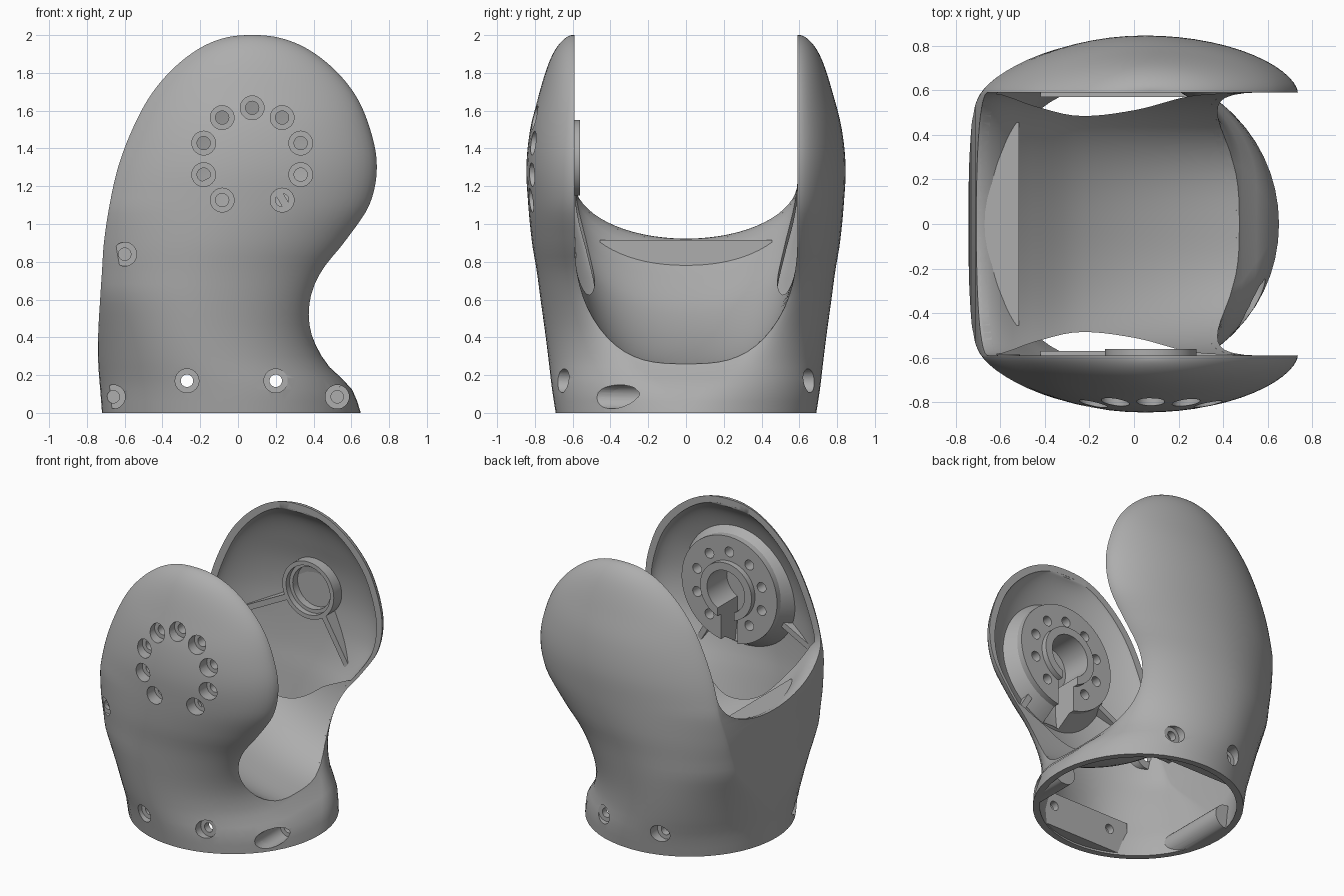
import bpy, bmesh, math
from mathutils import Matrix, Vector

if "Cube" in bpy.data.objects:
    bpy.data.objects.remove(bpy.data.objects["Cube"])

grey = bpy.data.materials.new("plain grey")
grey.use_nodes = True
grey.diffuse_color = (0.42, 0.42, 0.42, 1)
grey.node_tree.nodes["Principled BSDF"].inputs["Base Color"].default_value = grey.diffuse_color

EAR = 0.59                      # inner face of the ears
JOINT = (0.075, 1.345)          # joint axis in x, z
# height, back edge, front edge, half width, half width of the flat part
PROFILE = [(2.0, .06, .09, .60, .59), (1.99, -.05, .2, .63, .59), (1.9, -.25, .41, .705, .59),
           (1.7, -.45, .61, .775, .59), (1.5, -.56, .70, .825, .59), (1.3, -.635, .735, .845, .59),
           (1.1, -.68, .695, .835, .59), (.9, -.71, .565, .815, .57), (.75, -.72, .45, .79, .55),
           (.6, -.73, .385, .77, .52), (.42, -.74, .39, .745, .42), (.26, -.74, .47, .725, .28),
           (.13, -.73, .60, .71, .1), (0, -.72, .65, .69, 0)]


def curve(x, pts):
    """Smooth curve through (x, value) points."""
    x = min(max(x, pts[0][0]), pts[-1][0])
    i = next(j for j in range(len(pts) - 1) if x <= pts[j + 1][0])

    def slope(j):
        a, b = pts[max(j - 1, 0)], pts[min(j + 1, len(pts) - 1)]
        return (b[1] - a[1]) / (b[0] - a[0])
    (x0, y0), (x1, y1) = pts[i], pts[i + 1]
    h = x1 - x0
    t = (x - x0) / h
    return ((1 + 2 * t) * (1 - t) ** 2 * y0 + t * t * (3 - 2 * t) * y1
            + h * t * (1 - t) * ((1 - t) * slope(i) - t * slope(i + 1)))


def make(name, bm):
    bmesh.ops.recalc_face_normals(bm, faces=bm.faces[:])
    me = bpy.data.meshes.new(name)
    bm.to_mesh(me)
    bm.free()
    me.materials.append(grey)
    ob = bpy.data.objects.new(name, me)
    bpy.context.collection.objects.link(ob)
    return ob


def outer_form(name, inset=0.0, below=0.0):
    """Loft of rounded sections; a smaller copy serves as the cavity."""
    bm = bmesh.new()
    rows, rings, half = 64, [], 28
    q_end = math.sqrt(2)
    tables = [[(math.sqrt(2 - r[0]), r[c]) for r in PROFILE] for c in range(1, 5)]
    sections = []
    for i in range(rows + 1):
        q = q_end * i / rows
        sections.append(((2 - q * q) * (1 - inset / 2), [curve(q, t) for t in tables]))
    if below:
        sections.append((-below, sections[-1][1]))
    for z, (back, front, wide, flat) in sections:
        mid, a = (back + front) / 2, (front - back) / 2 * (1 - inset / 0.68)
        share = min(max(flat, 0) / EAR, 1)
        ring = []
        for side in (1, -1):
            for j in range(half + 1):
                t = math.pi * j / half
                x = side * math.cos(t)
                # the back is rounder than the front
                straight = max(EAR * share ** (1 if x > 0 else 2.6), 0.003)
                power = 1 + (0.2 * share if x > 0 else 0.5 * share ** 2)
                cap = max(wide - inset - straight, 0.002)
                y = straight + cap * max(math.sin(t), 0) ** power
                ring.append(bm.verts.new((mid + a * x, side * y, z)))
        rings.append(ring)
    n = len(rings[0])
    for r0, r1 in zip(rings, rings[1:]):
        for j in range(n):
            bm.faces.new((r0[j], r0[(j + 1) % n], r1[(j + 1) % n], r1[j]))
    bm.faces.new(rings[0])
    bm.faces.new(rings[-1])
    return make(name, bm)


def floor_height(x, y):
    """Height of the trough between the ears."""
    base = curve(x, [(-1, .92), (-.68, .92), (-.6, .87), (-.5, .765), (-.25, .54),
                     (.1, .36), (.47, .26), (1, .22)])
    s = min(max((.47 - x) / 1.17, 0), 1)
    r = min(abs(y) / EAR, 1)
    return base + (.65 - .35 * s) * (1 - math.sqrt(1 - r ** (3 - s)))


def trough(name, width, low, high):
    """Solid between two height functions over a grid."""
    bm = bmesh.new()
    nx, ny, grids = 44, 32, []
    for height in (low, high):
        grid = []
        for i in range(nx + 1):
            x = -1 + 2 * i / nx
            ys = [width(x) * math.sin(math.pi * (j / ny - .5)) for j in range(ny + 1)]
            grid.append([bm.verts.new((x, y, height(x, y))) for y in ys])
        for i in range(nx):
            for j in range(ny):
                bm.faces.new((grid[i][j], grid[i + 1][j], grid[i + 1][j + 1], grid[i][j + 1]))
        grids.append(grid)
    lo, hi = [[g[i][0] for i in range(nx)] + g[nx][:ny] + [g[i][ny] for i in range(nx, 0, -1)]
              + g[0][:0:-1] for g in grids]
    for k in range(len(lo)):
        m = (k + 1) % len(lo)
        bm.faces.new((lo[k], lo[m], hi[m], hi[k]))
    return make(name, bm)


def cylinders(name, specs, segments=32, flare=0.0):
    """Cylinders along y from (x, z, radius, y0, y1), wider at y0 by the flare."""
    bm = bmesh.new()
    for x, z, r, y0, y1 in specs:
        m = Matrix.Translation((x, (y0 + y1) / 2, z)) @ Matrix.Rotation(math.pi / 2, 4, 'X')
        bmesh.ops.create_cone(bm, cap_ends=True, segments=segments, radius1=r,
                              radius2=r + flare, depth=abs(y1 - y0), matrix=m)
    return make(name, bm)


def bars(name, specs):
    """Bars in the x-z plane from (start, end, thickness, y0, y1)."""
    bm = bmesh.new()
    for p, q, thick, y0, y1 in specs:
        d = Vector((q[0] - p[0], 0, q[1] - p[1]))
        m = (Matrix.Translation(((p[0] + q[0]) / 2, (y0 + y1) / 2, (p[1] + q[1]) / 2))
             @ Matrix.Rotation(-math.atan2(d.z, d.x), 4, 'Y')
             @ Matrix.Diagonal((d.length, abs(y1 - y0), thick, 1)))
        bmesh.ops.create_cube(bm, size=1, matrix=m)
    return make(name, bm)


def cut(ob, tool, mode='DIFFERENCE'):
    mod = ob.modifiers.new("cut", 'BOOLEAN')
    mod.object, mod.operation, mod.solver = tool, mode, 'EXACT'
    bpy.context.view_layer.objects.active = ob
    bpy.ops.object.modifier_apply(modifier=mod.name)


# Helper solids
outer = outer_form("outer_helper", 0.012)
cavity = outer_form("cavity_helper", 0.045, below=0.1)
clearance = trough("clearance_helper", lambda x: EAR, floor_height, lambda x, y: 2.5)

# Screw positions
cx, cz = JOINT
ring = [(cx + .27 * math.cos(a), cz + .27 * math.sin(a))
        for a in (math.pi / 2 + k * math.pi / 5 for k in range(-4, 5))]
through = [(-.27, .17), (.2, .17)]
# x, z, counterbore end, boss end
blind = [(-.6, .84, -.62, -.585), (-.66, .085, -.27, .15), (.525, .085, -.18, -.08)]
bores = cylinders("counterbore_helper", [(x, z, .063, -1, -.74) for x, z in ring]
                  + [(x, z, .063, -1, d) for x, z, d, e in blind]
                  + [(x, z, .063, s, s * .62) for x, z in through for s in (1, -1)])
pilots = cylinders("pilot_helper", [(x, z, .035, -1, -.5) for x, z in ring]
                   + [(x, z, .033, -1, d + .05) for x, z, d, e in blind]
                   + [(x, z, .033, -1, 1) for x, z in through])

# Main shell with two ears
shell = outer_form("shell")
for tool in (cavity, clearance, bores, pilots):
    cut(shell, tool)

# Curved floor between the ears, with side gaps
gap = [(-1, .585), (-.62, .585), (-.45, .53), (-.25, .485), (0, .51), (.3, .58), (1, .585)]
floor = trough("trough_floor", lambda x: curve(x, gap),
               lambda x, y: floor_height(x, y) - .03 - .04 * (abs(y) / EAR) ** 4, floor_height)
cut(floor, outer, 'INTERSECT')

# Flat ledge at the back of the trough
ledge = bars("back_ledge", [((-.68, .84), (-.515, .84), .15, -.455, .455)])

# Screw bosses and flat straps inside the base
bosses = cylinders("screw_bosses", [(x, z, .088, -.95, e) for x, z, d, e in blind])
straps = bars("base_straps", [((-.42, .14), (.36, .14), .25, s * .57, s * .9) for s in (1, -1)])
below = bars("below_helper", [((-2, -.5), (2, -.5), 1, -2, 2)])
for part in (bosses, straps):
    cut(part, outer, 'INTERSECT')
    for tool in (below, bores, pilots):
        cut(part, tool)

# Mounting disc with flared foot and slotted hub on the front ear
disc = cylinders("mounting_disc", [(cx, cz, .38, -.82, -.6)], 64)
foot = cylinders("disc_foot", [(cx, cz, .378, -.8, -.64)], 64, flare=.1)
hub = cylinders("slotted_hub", [(cx, cz, .205, -.76, -.56)], 64)
centre = cylinders("centre_helper", [(cx, cz, .15, -.785, -.5)], 48)
slot = bars("slot_helper", [((cx, .9), (cx, cz), .13, -.785, -.5)])
for part in (disc, foot):
    cut(part, outer, 'INTERSECT')
for part in (disc, foot, hub):
    for tool in (centre, slot, bores, pilots):
        cut(part, tool)

# Bearing ring on the back ear
bearing = cylinders("bearing_ring", [(cx, cz, .205, .69, .83)], 64)
seat = cylinders("seat_helper", [(cx, cz, .175, .6, .73)], 64)
well = cylinders("well_helper", [(cx, cz, .15, .6, .785)], 64)
cut(bearing, outer, 'INTERSECT')
for tool in (seat, well):
    cut(bearing, tool)

# Stiffening ribs inside both ears
ribs = bars("ear_ribs", [(p, q, .04, s * .69, s * .83) for s in (1, -1)
                         for p, q in (((-.1, 1.25), (-.66, .96)), ((.2, 1.19), (.44, .78)))])
cut(ribs, outer, 'INTERSECT')
cut(ribs, bores)

# Remove helpers and finish shading
for ob in (outer, cavity, clearance, bores, pilots, below, centre, slot, seat, well):
    bpy.data.objects.remove(ob)
for ob in (shell, floor, ledge, bosses, straps, disc, foot, hub, bearing, ribs):
    bpy.ops.object.select_all(action='DESELECT')
    ob.select_set(True)
    bpy.context.view_layer.objects.active = ob
    bpy.ops.object.shade_smooth_by_angle(angle=math.radians(35))
